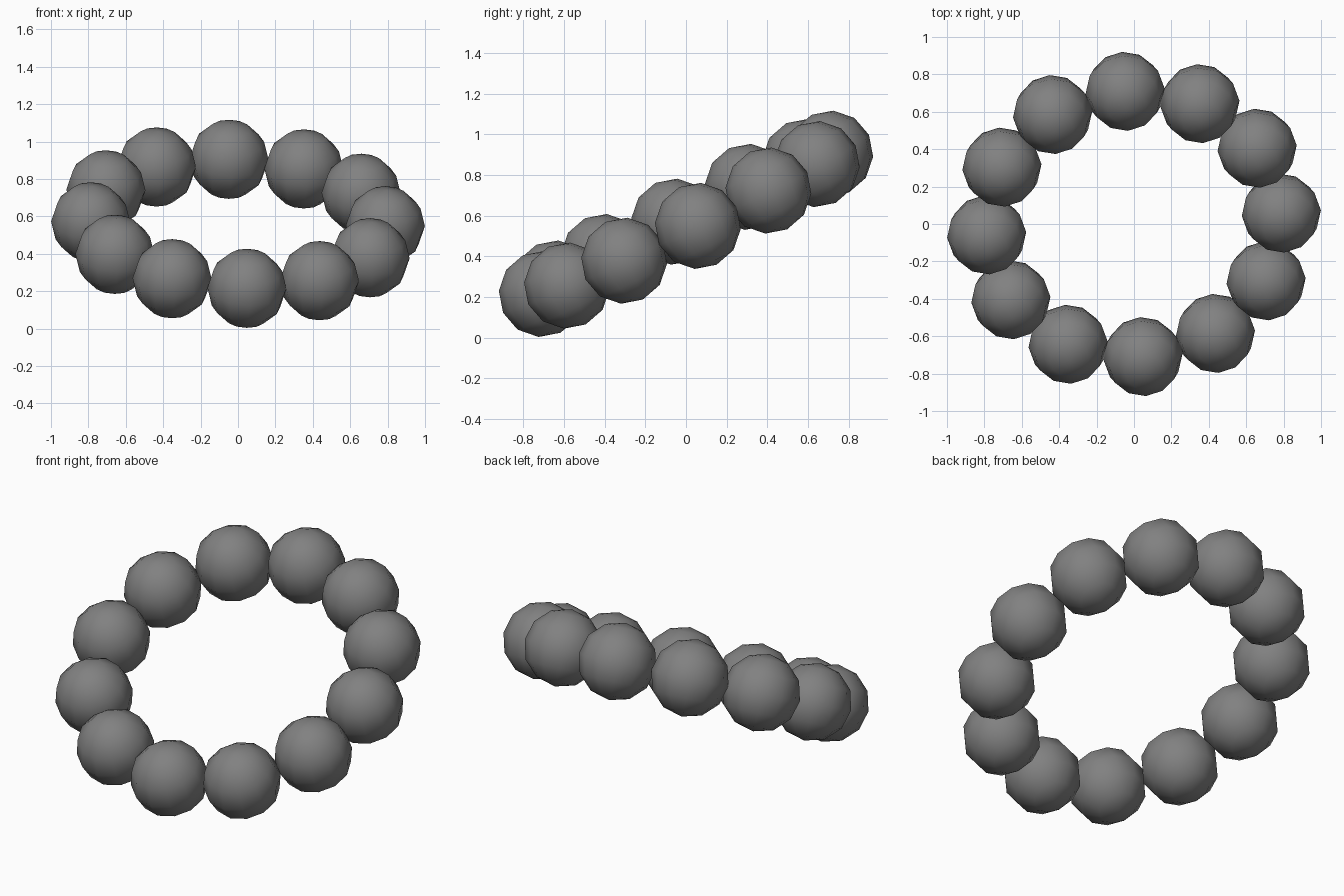
import bpy
from math import radians, cos, sin
from mathutils import Matrix, Vector

if "Cube" in bpy.data.objects:
    bpy.data.objects.remove(bpy.data.objects["Cube"])

COUNT, RING_R, BEAD_R = 12, 0.79, 0.212

# Dark grey bead material
grey = bpy.data.materials.new("dark_grey")
grey.diffuse_color = (0.22, 0.22, 0.22, 1)
grey.use_nodes = True
grey.node_tree.nodes["Principled BSDF"].inputs["Base Color"].default_value = grey.diffuse_color

# Tilted ring plane: z rises to the back and falls slightly to the right
normal = Vector((0.049, -0.483, 1)).normalized()
y_axis = normal.cross(Vector((1, 0, -0.049))).normalized()
x_axis = y_axis.cross(normal)
plane = Matrix((x_axis, y_axis, normal)).transposed().to_4x4()
plane = Matrix.Translation((0, 0, 0.56)) @ plane

# Low-poly smooth beads strung in a circle
for i in range(COUNT):
    a = radians(4.7 + i * 360 / COUNT)
    bpy.ops.mesh.primitive_uv_sphere_add(segments=12, ring_count=6, radius=BEAD_R)
    bead = bpy.context.object
    bead.name = f"bead_{i + 1}"
    place = Matrix.Translation((RING_R * cos(a), RING_R * sin(a), 0))
    bead.matrix_world = plane @ place @ Matrix.Rotation(a, 4, 'Z')
    bead.data.materials.append(grey)
    bpy.ops.object.shade_smooth()
